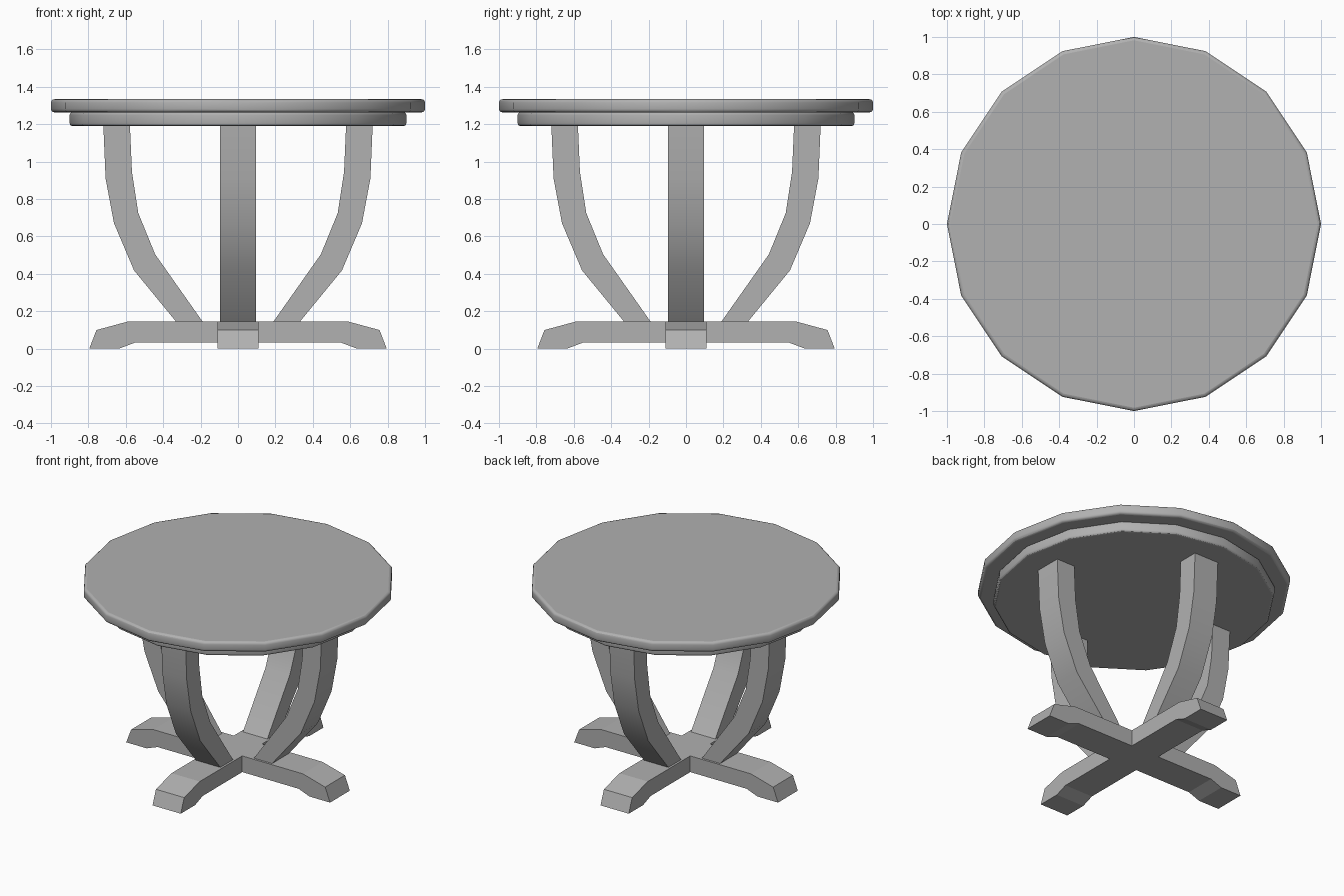
import bpy, bmesh
from math import pi
from mathutils import Matrix

if "Cube" in bpy.data.objects:
    bpy.data.objects.remove(bpy.data.objects["Cube"])

# Dark grey for the whole table
grey = bpy.data.materials.new("dark_grey")
grey.diffuse_color = (0.44, 0.44, 0.44, 1)
grey.use_nodes = True
grey.node_tree.nodes["Principled BSDF"].inputs["Base Color"].default_value = grey.diffuse_color


def finish(name, bm, angle=None):
    bmesh.ops.recalc_face_normals(bm, faces=bm.faces)
    mesh = bpy.data.meshes.new(name)
    bm.to_mesh(mesh)
    bm.free()
    mesh.materials.append(grey)
    obj = bpy.data.objects.new(name, mesh)
    bpy.context.collection.objects.link(obj)
    if angle:
        bpy.ops.object.select_all(action='DESELECT')
        obj.select_set(True)
        bpy.context.view_layer.objects.active = obj
        bpy.ops.object.shade_smooth_by_angle(angle=angle)
    return obj


def disc(name, radius, z0, z1, bevel):
    """Sixteen-sided slab with rounded rims and flat caps."""
    bm = bmesh.new()
    bmesh.ops.create_cone(bm, cap_ends=True, segments=16, radius1=radius, radius2=radius,
                          depth=z1 - z0, matrix=Matrix.Translation((0, 0, (z0 + z1) / 2)))
    rims = [e for e in bm.edges if abs(e.verts[0].co.z - e.verts[1].co.z) < 1e-5]
    bmesh.ops.bevel(bm, geom=rims, offset=bevel, segments=3, profile=0.5, affect='EDGES')
    obj = finish(name, bm, pi / 6)
    for poly in obj.data.polygons:
        if len(poly.vertices) > 4:
            poly.use_smooth = False


def prism(bm, outline, half_width, turn=0):
    """Extrude an x-z outline across y, then turn it about z."""
    rot = Matrix.Rotation(turn, 4, 'Z')
    face = bm.faces.new([bm.verts.new((x, -half_width, z)) for x, z in outline])
    out = bmesh.ops.extrude_face_region(bm, geom=[face], use_keep_orig=True)['geom']
    new = [v for v in out if isinstance(v, bmesh.types.BMVert)]
    bmesh.ops.translate(bm, verts=new, vec=(0, 2 * half_width, 0))
    bmesh.ops.transform(bm, matrix=rot, verts=new + list(face.verts))


# Round top and the apron disc beneath it
disc("table_top", 1.0, 1.263, 1.333, 0.018)
disc("top_support", 0.9, 1.19, 1.263, 0.014)

# Four curved legs
leg = [(0.332, 0.145), (0.556, 0.418), (0.663, 0.67), (0.708, 0.91), (0.72, 1.195),
       (0.578, 1.195), (0.567, 0.945), (0.533, 0.724), (0.443, 0.504), (0.19, 0.145)]
for i, side in enumerate(("right", "back", "left", "front")):
    bm = bmesh.new()
    prism(bm, leg, 0.095, i * pi / 2)
    finish(side + "_leg", bm, pi / 6)

# Cross-shaped base: four arms welded around an open centre, then capped
W = 0.11
arm = [(W, 0.032), (0.55, 0.032), (0.635, 0), (0.795, 0), (0.757, 0.099), (0.583, 0.146), (W, 0.146)]
bm = bmesh.new()
for i in range(4):
    prism(bm, arm, W, i * pi / 2)
inner = [f for f in bm.faces
         if all(max(abs(v.co.x), abs(v.co.y)) < W + 1e-4 for v in f.verts)]
bmesh.ops.delete(bm, geom=inner, context='FACES')
bmesh.ops.remove_doubles(bm, verts=bm.verts, dist=1e-4)
bmesh.ops.holes_fill(bm, edges=bm.edges, sides=4)
finish("cross_base", bm)
